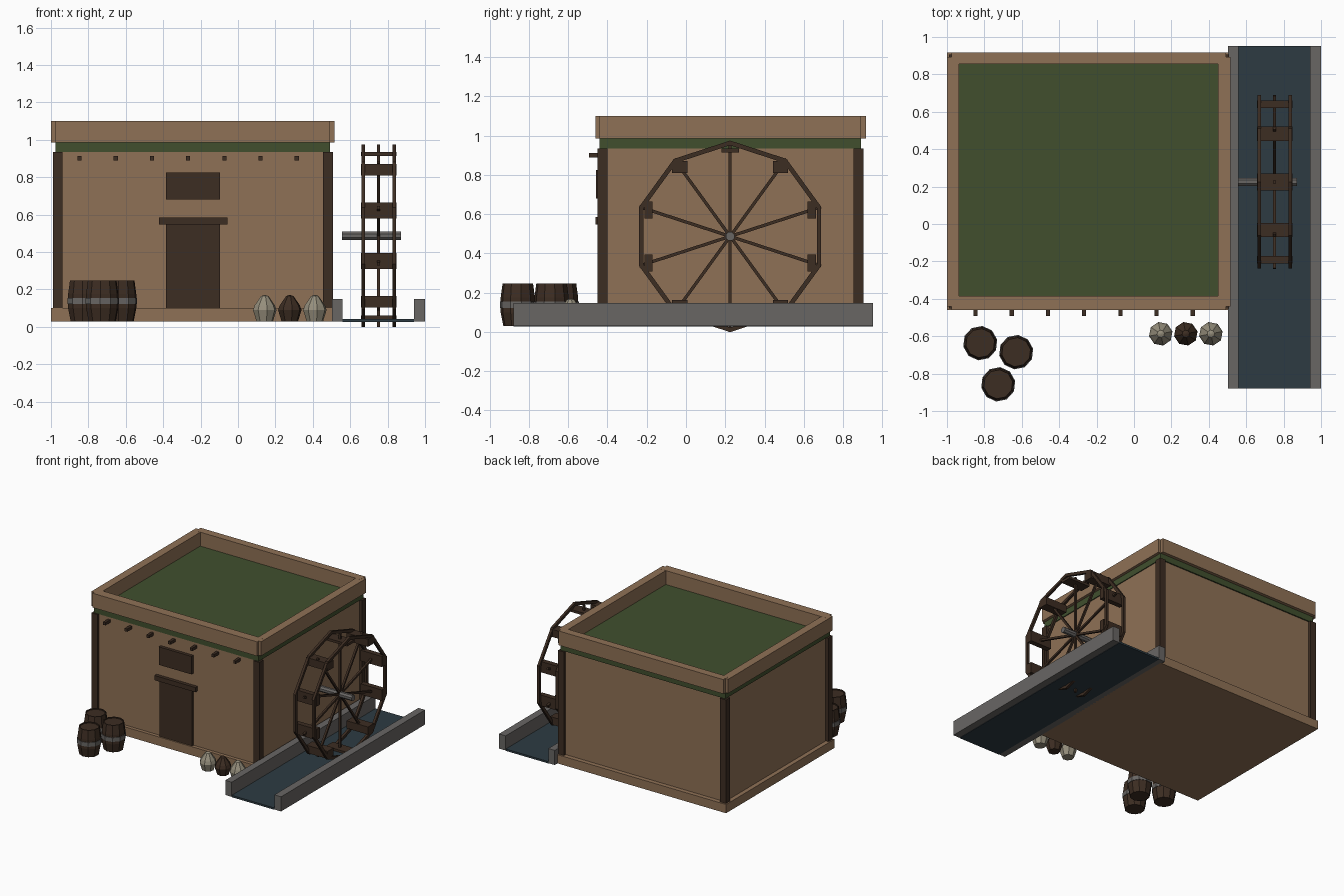
import bpy, bmesh, math
from mathutils import Matrix, Vector

if "Cube" in bpy.data.objects:
    bpy.data.objects.remove(bpy.data.objects["Cube"])


def material(name, rgb):
    m = bpy.data.materials.new(name)
    m.diffuse_color = (*rgb, 1)
    m.use_nodes = True
    m.node_tree.nodes["Principled BSDF"].inputs["Base Color"].default_value = m.diffuse_color
    return m


ADOBE = material("adobe", (0.275, 0.165, 0.092))
WOOD = material("dark_wood", (0.046, 0.026, 0.016))
GREEN = material("roof_green", (0.052, 0.078, 0.027))
STONE = material("grey_stone", (0.140, 0.133, 0.127))
WATER = material("water", (0.026, 0.043, 0.055))
CLOTH = material("sack_cloth", (0.30, 0.27, 0.20))


def finish(name, bm, mat):
    bmesh.ops.recalc_face_normals(bm, faces=bm.faces)
    me = bpy.data.meshes.new(name)
    bm.to_mesh(me)
    bm.free()
    me.materials.append(mat)
    ob = bpy.data.objects.new(name, me)
    bpy.context.collection.objects.link(ob)
    return ob


def box(name, x, y, z, mat):
    """Box from (min, max) ranges."""
    bm = bmesh.new()
    size = [r[1] - r[0] for r in (x, y, z)]
    mid = [(r[0] + r[1]) / 2 for r in (x, y, z)]
    bmesh.ops.create_cube(bm, size=1, matrix=Matrix.Translation(mid) @ Matrix.Diagonal((*size, 1)))
    return finish(name, bm, mat)


def lathe(name, profile, n, centre, mat, turn=0.0, closed=False):
    """Flat-faced surface of revolution about z from (radius, height) points."""
    bm = bmesh.new()
    rings = [[bm.verts.new((r * math.cos(turn + math.tau * i / n),
                            r * math.sin(turn + math.tau * i / n), z))
              for i in range(n)] for r, z in profile]
    pairs = list(zip(rings, rings[1:]))
    if closed:
        pairs.append((rings[-1], rings[0]))
    else:
        bm.faces.new(rings[0])
        bm.faces.new(rings[-1])
    for a, b in pairs:
        for i in range(n):
            j = (i + 1) % n
            bm.faces.new((a[i], a[j], b[j], b[i]))
    ob = finish(name, bm, mat)
    ob.location = centre
    return ob


# House: plinth, walls, roof slab
X0, X1, Y0, Y1 = -1.0, 0.515, -0.46, 0.918
box("plinth", (X0, X1), (Y0, Y1), (0.03, 0.10), ADOBE)
box("walls", (-0.965, 0.485), (-0.432, 0.882), (0.09, 0.94), ADOBE)
box("roof_slab", (-0.975, 0.492), (-0.44, 0.892), (0.935, 0.988), GREEN)

# Parapet with notched corners
for name, y in (("front", (Y0, -0.385)), ("back", (0.855, Y1))):
    box("parapet_" + name, (-0.975, 0.492), y, (0.985, 1.10), ADOBE)
for name, x in (("left", (X0, -0.935)), ("right", (0.45, X1))):
    box("parapet_" + name, x, (-0.44, 0.892), (0.985, 1.0995), ADOBE)

# Corner posts
for x in (-0.99, 0.455):
    for y in (-0.452, 0.853):
        box("corner_post", (x, x + 0.052), (y, y + 0.052), (0.10, 0.935), WOOD)

# Door, lintel, window and roof beams
box("door", (-0.385, -0.095), (-0.45, -0.42), (0.10, 0.55), WOOD)
box("lintel", (-0.422, -0.057), (-0.46, -0.42), (0.547, 0.585), WOOD)
box("window", (-0.385, -0.095), (-0.458, -0.42), (0.68, 0.825), WOOD)
for i in range(7):
    x = -0.847 + i * 0.1935
    box("roof_beam", (x - 0.011, x + 0.011), (-0.493, -0.42), (0.89, 0.913), WOOD)

# Water channel
box("channel_wall_inner", (0.503, 0.56), (-0.88, 0.953), (0.03, 0.148), STONE)
box("channel_wall_outer", (0.94, 1.0), (-0.88, 0.953), (0.03, 0.148), STONE)
box("channel_water", (0.56, 0.94), (-0.879, 0.952), (0.027, 0.042), WATER)

# Water wheel: rims, spokes, paddles and axle
CY, CZ = 0.225, 0.487
for x in (0.67, 0.835):
    rim = lathe("wheel_rim", [(0.464, -0.01), (0.488, -0.01), (0.488, 0.01), (0.464, 0.01)],
                10, (x, CY, CZ), WOOD, closed=True)
    rim.rotation_euler.y = math.pi / 2
for i in range(10):
    a = math.radians(18 + 36 * i)
    c, s = math.cos(a), math.sin(a)
    spoke = box("wheel_spoke", (-0.008, 0.008), (0, 0.487), (-0.008, 0.008), WOOD)
    spoke.location = (0.7525, CY, CZ)
    spoke.rotation_euler.x = a
    y, z = CY + 0.437 * c, CZ + 0.437 * s
    hy, hz = 0.01 + 0.035 * abs(s), 0.01 + 0.035 * abs(c)
    box("wheel_paddle", (0.657, 0.848), (y - hy, y + hy), (z - hz, z + hz), WOOD)
axle = lathe("wheel_axle", [(0.024, 0.0), (0.024, 0.315)], 8, (0.556, CY, CZ), STONE, math.pi / 8)
axle.rotation_euler.y = math.pi / 2

# Barrels with metal bands and recessed lids
for x, y in ((-0.822, -0.637), (-0.63, -0.685), (-0.726, -0.857)):
    lathe("barrel", [(0.074, 0.03), (0.088, 0.10), (0.088, 0.175), (0.078, 0.248),
                     (0.070, 0.248), (0.070, 0.24)], 10, (x, y, 0), WOOD, 0.2)
    lathe("barrel_band", [(0.086, 0.122), (0.0925, 0.122), (0.0925, 0.155), (0.086, 0.155)],
          10, (x, y, 0), STONE, 0.2, closed=True)

# Sacks by the front wall
for x, mat in ((0.143, CLOTH), (0.277, WOOD), (0.411, CLOTH)):
    lathe("sack", [(0.045, 0.03), (0.064, 0.09), (0.055, 0.115), (0.02, 0.165), (0.005, 0.17)],
          8, (x, -0.587, 0), mat, 0.2)
